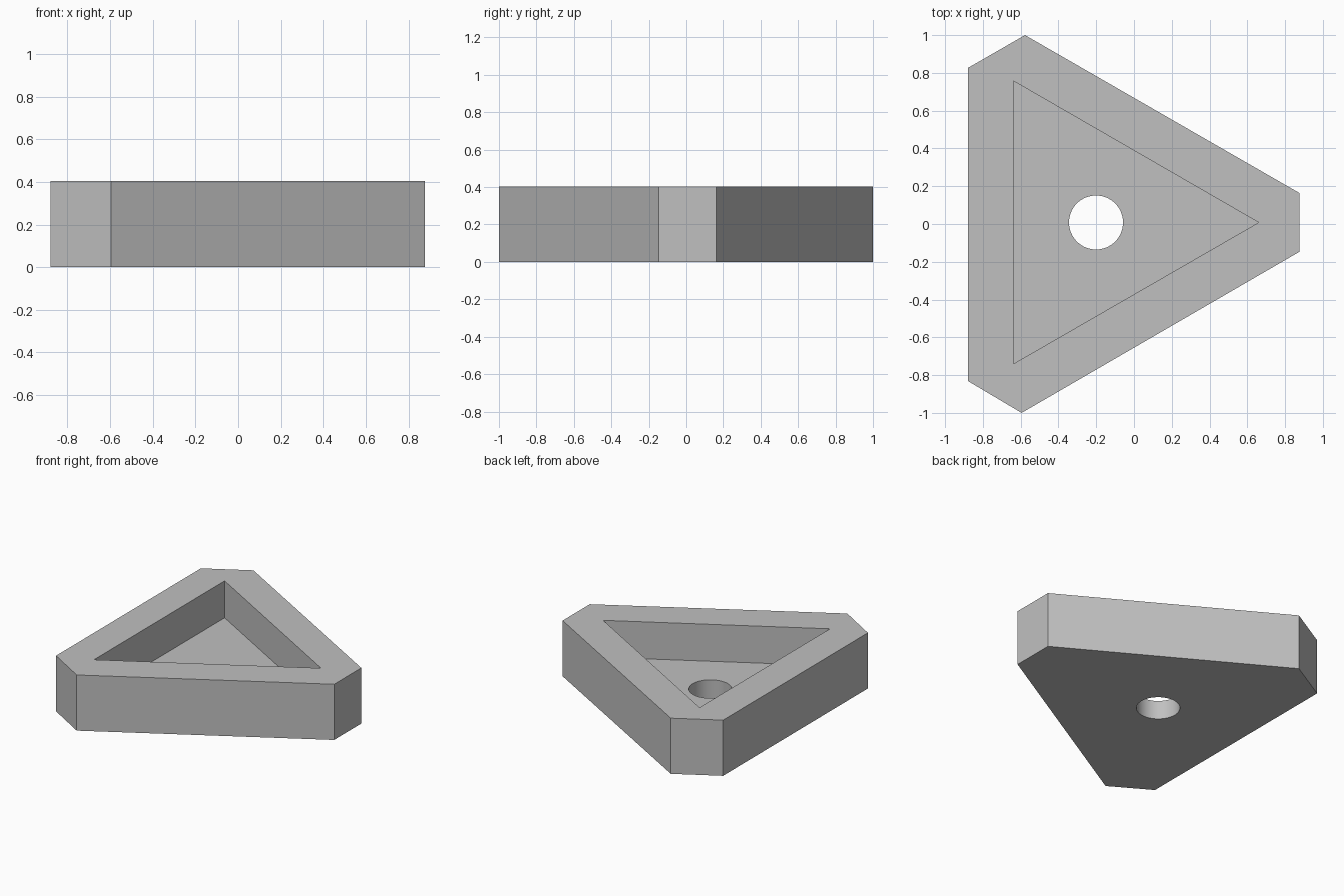
import bpy
import bmesh
from math import cos, sin, pi, radians

default = bpy.data.objects.get("Cube")
if default:
    bpy.data.objects.remove(default, do_unlink=True)

HEIGHT = 0.404
FLOOR = 0.136
HOLE_X, HOLE_Y, HOLE_R = -0.201, 0.008, 0.143

grey = bpy.data.materials.new("plain grey")
grey.use_nodes = True
colour = (0.53, 0.53, 0.53, 1)
grey.diffuse_color = colour
grey.node_tree.nodes["Principled BSDF"].inputs["Base Color"].default_value = colour


def prism(name, outline, z0, z1):
    """Extrude a counter-clockwise outline from z0 to z1."""
    bm = bmesh.new()
    face = bm.faces.new([bm.verts.new((x, y, z0)) for x, y in outline])
    top = bmesh.ops.extrude_face_region(bm, geom=[face], use_keep_orig=True)["geom"]
    for v in top:
        if isinstance(v, bmesh.types.BMVert):
            v.co.z = z1
    bmesh.ops.recalc_face_normals(bm, faces=bm.faces)
    mesh = bpy.data.meshes.new(name)
    bm.to_mesh(mesh)
    bm.free()
    mesh.materials.append(grey)
    obj = bpy.data.objects.new(name, mesh)
    bpy.context.collection.objects.link(obj)
    return obj


# Triangular block with clipped corners
block = prism("triangular_block", [
    (-0.878, -0.832), (-0.595, -1), (0.876, -0.147),
    (0.876, 0.164), (-0.577, 1), (-0.878, 0.827)], 0, HEIGHT)

# Triangular pocket and round through hole
pocket = prism("pocket_cutter", [
    (-0.638, -0.74), (0.66, 0.008), (-0.638, 0.757)], FLOOR, HEIGHT + 0.1)
circle = [(HOLE_X + HOLE_R * cos(2 * pi * i / 64),
           HOLE_Y + HOLE_R * sin(2 * pi * i / 64)) for i in range(64)]
hole = prism("hole_cutter", circle, -0.1, HEIGHT + 0.2)

bpy.ops.object.select_all(action="DESELECT")
block.select_set(True)
bpy.context.view_layer.objects.active = block
for cutter in (pocket, hole):
    cutter.hide_render = True
    mod = block.modifiers.new("cut", "BOOLEAN")
    mod.operation = "DIFFERENCE"
    mod.solver = "EXACT"
    mod.object = cutter
    bpy.ops.object.modifier_apply(modifier=mod.name)
    bpy.data.objects.remove(cutter, do_unlink=True)

bpy.ops.object.shade_smooth_by_angle(angle=radians(30))
